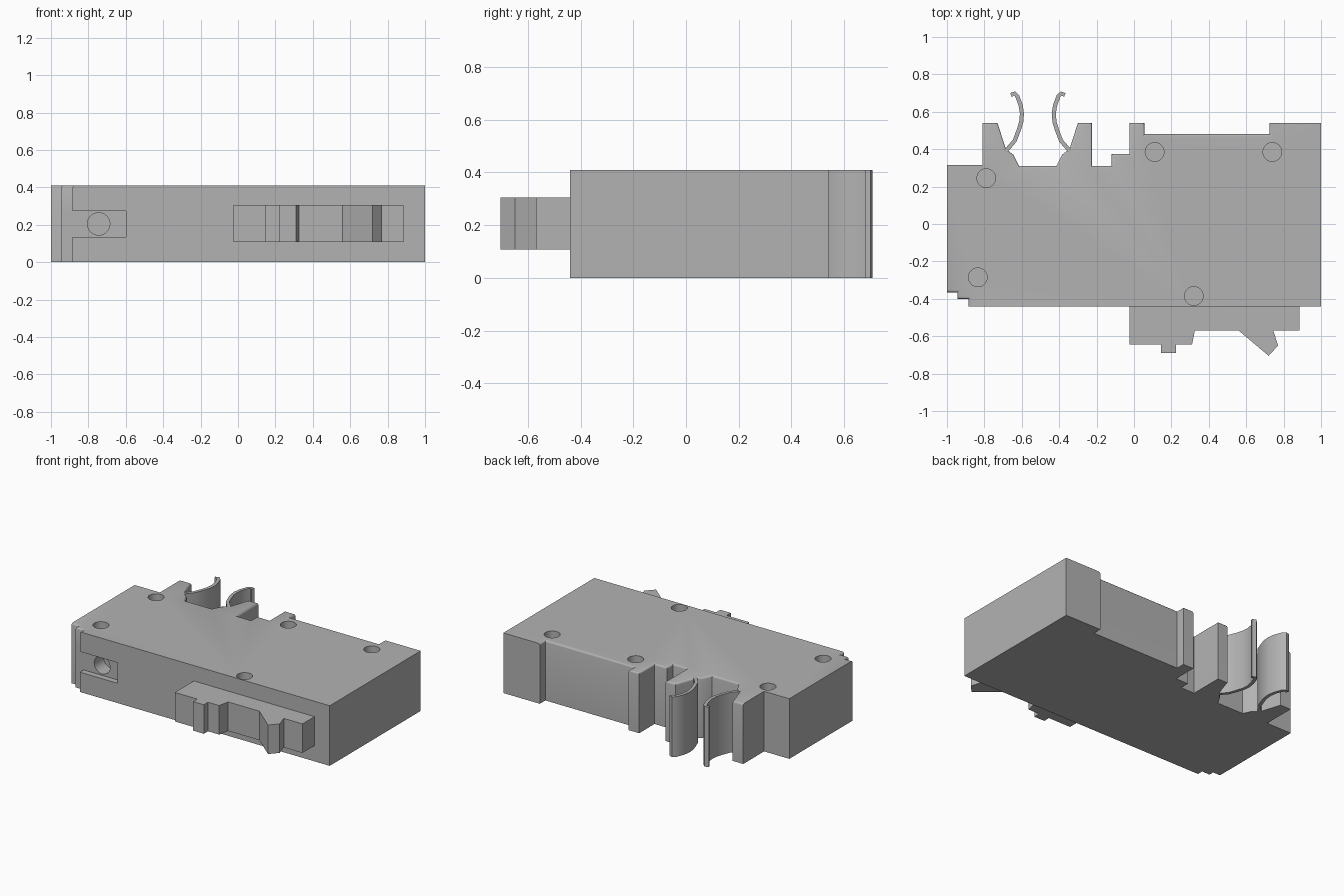
import bpy, bmesh, math
from mathutils import Vector

if "Cube" in bpy.data.objects:
    bpy.data.objects.remove(bpy.data.objects["Cube"])

H = 0.41
grey = bpy.data.materials.new("light_grey")
grey.diffuse_color = (0.45, 0.45, 0.45, 1)
grey.use_nodes = True
grey.node_tree.nodes["Principled BSDF"].inputs["Base Color"].default_value = grey.diffuse_color


def prism(name, outline, z0, z1, soft=()):
    """Extrude an xy outline; round the top edges whose outline index is in soft."""
    bm = bmesh.new()
    n = len(outline)
    low = [bm.verts.new((x, y, z0)) for x, y in outline]
    high = [bm.verts.new((x, y, z1)) for x, y in outline]
    bm.faces.new(low)
    bm.faces.new(high)
    for i in range(n):
        j = (i + 1) % n
        bm.faces.new((low[i], low[j], high[j], high[i]))
    bmesh.ops.recalc_face_normals(bm, faces=bm.faces)
    if soft:
        edges = [bm.edges.get((high[i], high[(i + 1) % n])) for i in soft]
        bmesh.ops.bevel(bm, geom=edges, offset=0.013, offset_type='OFFSET',
                        segments=3, profile=0.5, affect='EDGES')
    mesh = bpy.data.meshes.new(name)
    bm.to_mesh(mesh)
    bm.free()
    ob = bpy.data.objects.new(name, mesh)
    mesh.materials.append(grey)
    bpy.context.collection.objects.link(ob)
    return ob


def activate(ob):
    bpy.ops.object.select_all(action='DESELECT')
    ob.select_set(True)
    bpy.context.view_layer.objects.active = ob


def cut(target, cutter):
    mod = target.modifiers.new("cut", 'BOOLEAN')
    mod.operation = 'DIFFERENCE'
    mod.solver = 'EXACT'
    mod.object = cutter
    activate(target)
    bpy.ops.object.modifier_apply(modifier=mod.name)
    bpy.data.objects.remove(cutter)


def smooth(ob):
    activate(ob)
    bpy.ops.object.shade_smooth_by_angle(angle=math.radians(32))


def cylinder(loc, radius, depth, rot=(0, 0, 0)):
    bpy.ops.mesh.primitive_cylinder_add(vertices=32, radius=radius, depth=depth,
                                        location=loc, rotation=rot)
    ob = bpy.context.object
    ob.data.materials.append(grey)
    ob.hide_render = True
    return ob


# Housing block with rail notch at the back and stepped front corner
housing = prism("housing", [
    (-1, .315), (-.81, .315), (-.81, .54), (-.73, .54), (-.685, .40), (-.645, .37),
    (-.615, .31), (-.415, .31), (-.385, .37), (-.345, .40), (-.30, .54), (-.225, .54),
    (-.225, .31), (-.12, .31), (-.12, .375), (-.025, .375), (-.025, .54), (.055, .54),
    (.055, .48), (.725, .48), (.725, .54), (1, .54), (1, -.44), (-.885, -.44),
    (-.885, -.40), (-.945, -.40), (-.945, -.365), (-1, -.365)],
    0, H, soft=list(range(2, 20)) + [23, 24, 25, 26])

# Recess in the front corner with a screw hole
cut(housing, prism("recess_cutter", [(-.95, -.5), (-.60, -.5), (-.60, -.40), (-.95, -.40)],
                   .135, .275))
cut(housing, cylinder((-.745, -.40, .205), .06, .2, (math.pi / 2, 0, 0)))

# Round blind holes in the top
for x, y in [(-.79, .245), (.11, .385), (.74, .385), (-.835, -.285), (.32, -.385)]:
    cut(housing, cylinder((x, y, H), .05, .14))
smooth(housing)

# Switch block on the front
smooth(prism("front_switch", [
    (-.025, -.43), (-.025, -.645), (.145, -.645), (.145, -.69), (.225, -.69),
    (.225, -.645), (.31, -.645), (.325, -.57), (.56, -.57), (.72, -.705),
    (.77, -.65), (.745, -.57), (.885, -.57), (.885, -.43)], .107, .305))

# Pair of curved spring clips, mirrored about the notch centre
path = [Vector(p) for p in [(-.69, .385), (-.638, .445), (-.617, .50), (-.603, .545),
                            (-.599, .59), (-.606, .635), (-.624, .683), (-.638, .698), (-.658, .69)]]
sides = ([], [])
for i, p in enumerate(path):
    d = (path[min(i + 1, len(path) - 1)] - path[max(i - 1, 0)]).normalized()
    nrm = Vector((-d.y, d.x)) * .011
    sides[0].append(p + nrm)
    sides[1].append(p - nrm)
strip = [(p.x, p.y) for p in sides[0] + sides[1][::-1]]
smooth(prism("spring_clip_left", strip, 0, H))
smooth(prism("spring_clip_right", [(-1.028 - x, y) for x, y in strip], 0, H))
